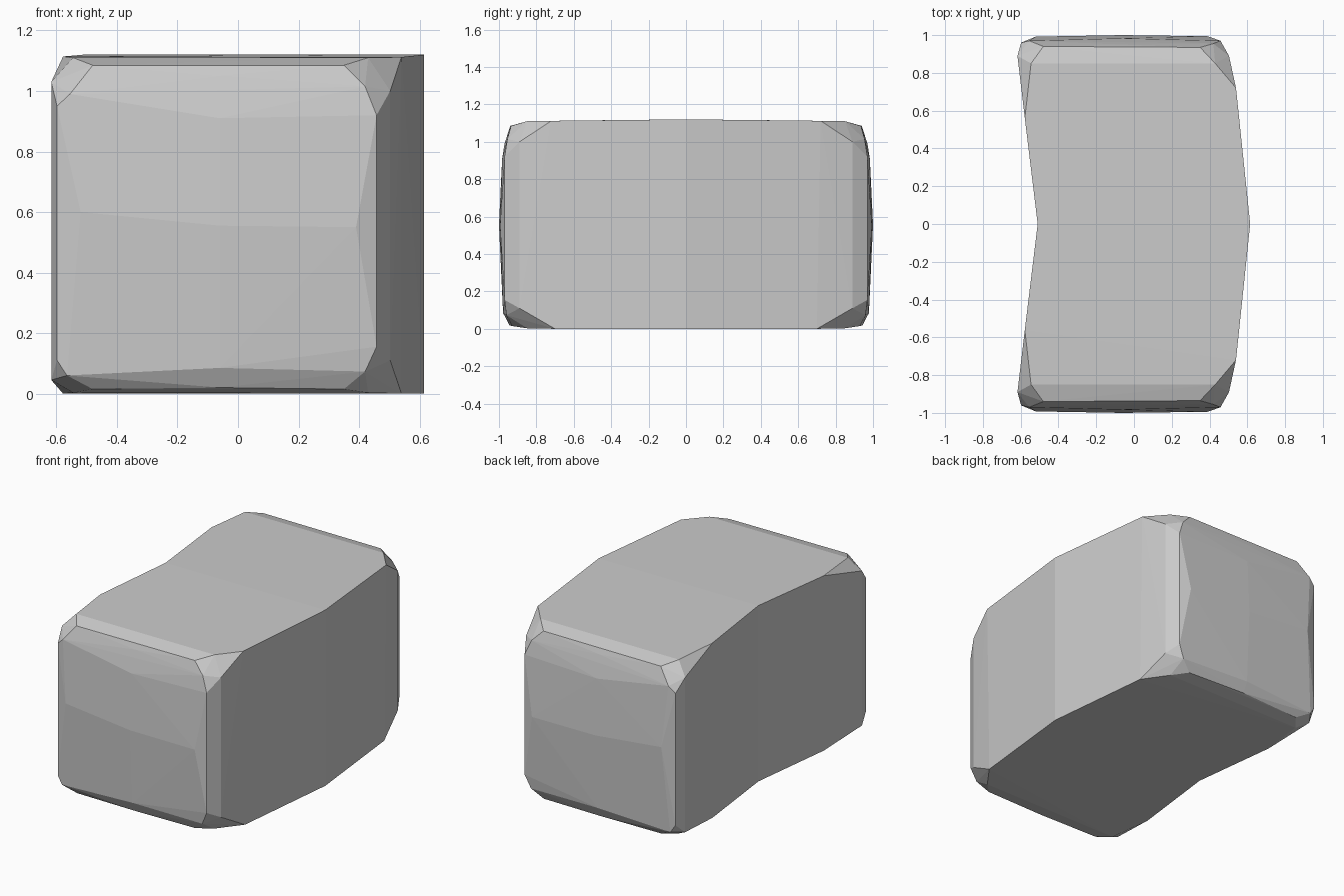
import bpy, bmesh

# One half of the bent stone block (y <= 0); its convex hull gives the chamfered faces
half_points = [
    # middle section
    (-0.51, 0, 0), (0.615, 0, 0), (0.615, 0, 1.12), (-0.51, 0, 1.12),
    # rim of the top
    (0.54, -0.72, 1.112), (0.43, -0.85, 1.11), (-0.545, -0.85, 1.11), (-0.578, -0.56, 1.114),
    # rim of the bottom
    (0.54, -0.70, 0), (0.43, -0.85, 0.003), (-0.545, -0.85, 0.003), (-0.578, -0.56, 0),
    # top bevel of the end
    (-0.48, -0.94, 1.085), (-0.06, -0.95, 1.05), (0.35, -0.935, 1.085),
    (-0.555, -0.97, 0.99), (-0.06, -0.983, 0.91), (0.42, -0.955, 1.015),
    # bottom bevel of the end
    (-0.48, -0.93, 0.015), (-0.06, -0.945, 0.02), (0.35, -0.93, 0.015),
    (-0.565, -0.965, 0.06), (-0.06, -0.978, 0.085), (0.42, -0.96, 0.073),
    # bulge across the end
    (-0.52, -0.992, 0.60), (-0.06, -1.0, 0.555), (0.39, -0.994, 0.55),
    # upright corner on the concave side
    (-0.617, -0.89, 1.03), (-0.598, -0.96, 0.95), (-0.617, -0.89, 0.045), (-0.598, -0.96, 0.11),
    # upright corner on the convex side
    (0.458, -0.97, 0.92), (0.503, -0.89, 1.0), (0.458, -0.97, 0.155), (0.503, -0.89, 0.11),
]

bm = bmesh.new()
for p in half_points:
    bm.verts.new(p)
hull = bmesh.ops.convex_hull(bm, input=bm.verts[:])
inner = {v for v in hull["geom_interior"] if isinstance(v, bmesh.types.BMVert)}
bmesh.ops.delete(bm, geom=list(inner), context='VERTS')

# open the middle so both halves join
cap = [f for f in bm.faces if all(abs(v.co.y) < 1e-5 for v in f.verts)]
bmesh.ops.delete(bm, geom=cap, context='FACES')

# mirrored half
copy = bmesh.ops.duplicate(bm, geom=bm.verts[:] + bm.edges[:] + bm.faces[:])["geom"]
for v in copy:
    if isinstance(v, bmesh.types.BMVert):
        v.co.y = -v.co.y
bmesh.ops.remove_doubles(bm, verts=bm.verts[:], dist=0.0005)
bmesh.ops.recalc_face_normals(bm, faces=bm.faces[:])

mesh = bpy.data.meshes.new("stone_block")
bm.to_mesh(mesh)
bm.free()
block = bpy.data.objects.new("stone_block", mesh)
bpy.context.collection.objects.link(block)
